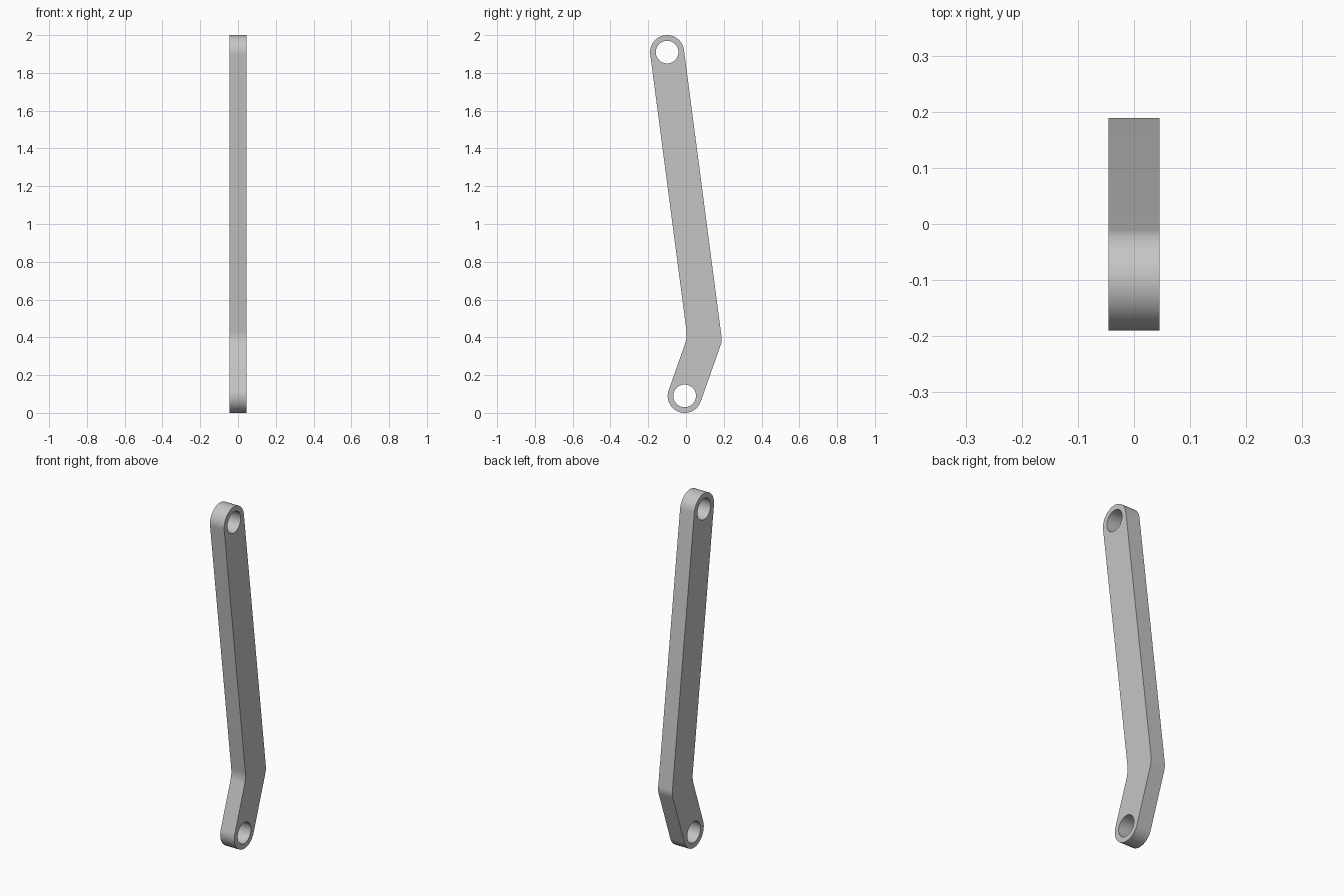
import bpy, bmesh
from math import atan2, cos, sin, pi
from mathutils import Matrix, Vector

cube = bpy.data.objects.get("Cube")
if cube:
    bpy.data.objects.remove(cube, do_unlink=True)

# Main dimensions, with the outline drawn as (y, z)
TOP, BEND, LOW = Vector((-0.10, 1.91)), Vector((0.099, 0.39)), Vector((-0.007, 0.09))
HALF_WIDTH, HOLE, FILLET, HALF_THICK = 0.09, 0.06, 0.14, 0.045


def arc(centre, radius, start, end, steps):
    angles = [start + (end - start) * i / steps for i in range(steps + 1)]
    return [(centre.x + radius * cos(a), centre.y + radius * sin(a)) for a in angles]


def normal_angle(lower, upper):
    d = upper - lower
    return atan2(d.y, d.x) - pi / 2


# Outline: outer bend, top eye, inner fillet, lower eye
up, down = normal_angle(BEND, TOP), normal_angle(LOW, BEND)
mid, half = (up + down) / 2, (up - down) / 2
fillet_centre = BEND - Vector((cos(mid), sin(mid))) * (HALF_WIDTH + FILLET) / cos(half)
outline = (arc(BEND, HALF_WIDTH, down, up, 10)
           + arc(TOP, HALF_WIDTH, up, up + pi, 32)
           + arc(fillet_centre, FILLET, up, down, 10)
           + arc(LOW, HALF_WIDTH, down + pi, down + 2 * pi, 32))
holes = [arc(c, HOLE, 0, 2 * pi, 48)[:-1] for c in (TOP, LOW)]

# Filled flat curve with pin holes, extruded to the bar thickness
curve = bpy.data.curves.new("link_profile", "CURVE")
curve.dimensions = "2D"
curve.fill_mode = "BOTH"
curve.extrude = HALF_THICK
for points in [outline] + holes:
    spline = curve.splines.new("POLY")
    spline.points.add(len(points) - 1)
    for p, (y, z) in zip(spline.points, points):
        p.co = (y, z, 0, 1)
    spline.use_cyclic_u = True
profile = bpy.data.objects.new("link_profile", curve)
bpy.context.collection.objects.link(profile)
bpy.context.view_layer.update()
mesh = bpy.data.meshes.new_from_object(
    profile.evaluated_get(bpy.context.evaluated_depsgraph_get()))
bpy.data.objects.remove(profile, do_unlink=True)

# Stand the bar up and weld the caps to the walls
mesh.transform(Matrix(((0, 0, 1, 0), (1, 0, 0, 0), (0, 1, 0, 0), (0, 0, 0, 1))))
bm = bmesh.new()
bm.from_mesh(mesh)
bmesh.ops.remove_doubles(bm, verts=bm.verts, dist=0.0001)
bmesh.ops.recalc_face_normals(bm, faces=bm.faces)
bm.to_mesh(mesh)
bm.free()

# Grey metal
metal = bpy.data.materials.new("grey_metal")
metal.use_nodes = True
metal.diffuse_color = (0.56, 0.56, 0.56, 1)
metal.node_tree.nodes["Principled BSDF"].inputs["Base Color"].default_value = metal.diffuse_color
mesh.materials.clear()
mesh.materials.append(metal)
for face in mesh.polygons:
    face.material_index = 0

link = bpy.data.objects.new("bent_link_bar", mesh)
bpy.context.collection.objects.link(link)
bpy.ops.object.select_all(action="DESELECT")
link.select_set(True)
bpy.context.view_layer.objects.active = link
bpy.ops.object.shade_smooth_by_angle(angle=pi / 6)
